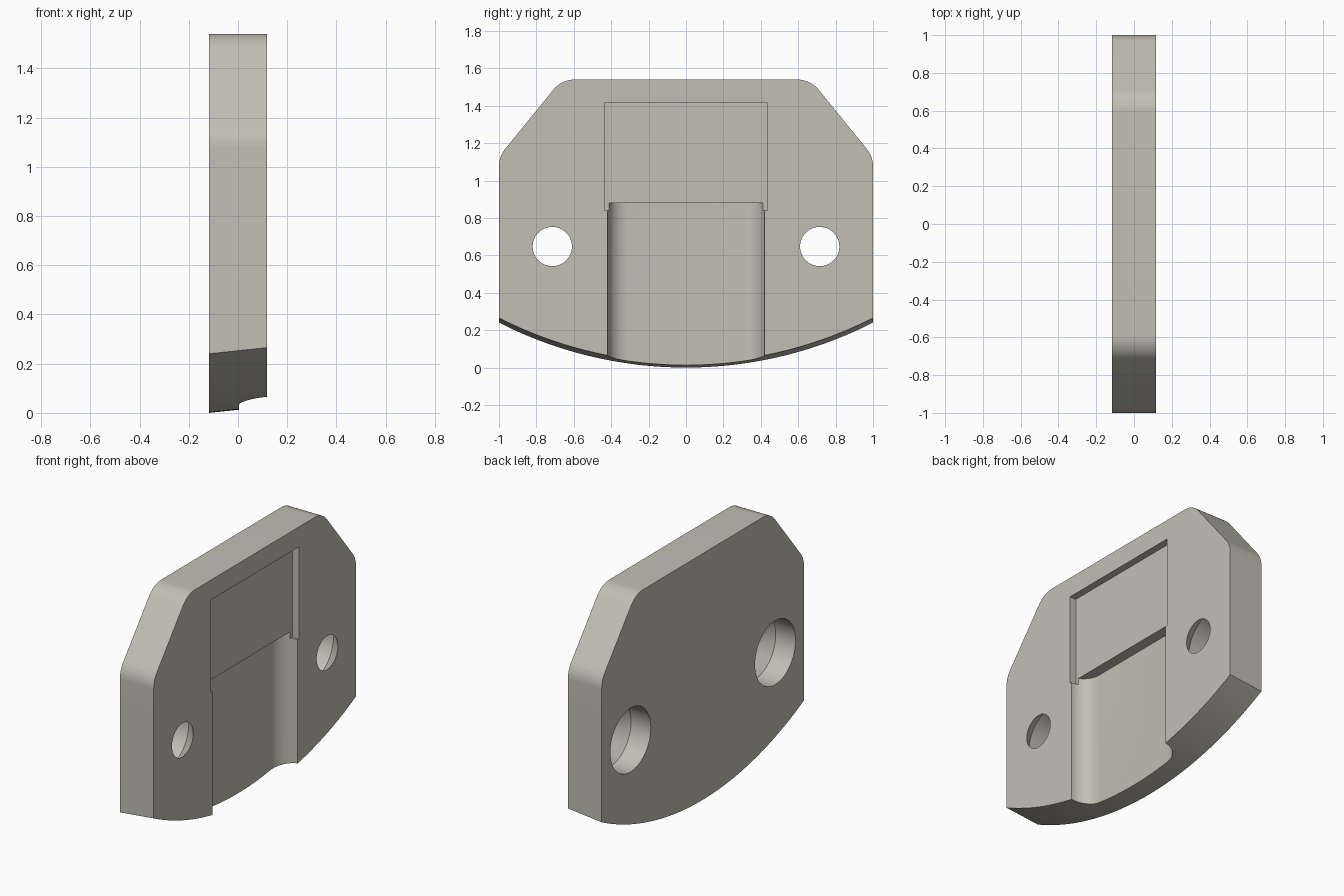
import bpy, bmesh, math
from mathutils import Vector

if "Cube" in bpy.data.objects:
    bpy.data.objects.remove(bpy.data.objects["Cube"])

HALF = 0.117      # half thickness
LEAN = 0.106      # slope of the lower edge across the thickness
SAG_R = 2.2       # radius of the curved lower edge


def fillet(prev, corner, nxt, r, n=10):
    """Points of a rounded corner in 2D."""
    p, c, q = Vector(prev), Vector(corner), Vector(nxt)
    a, b = (p - c).normalized(), (q - c).normalized()
    half = a.angle(b) / 2
    centre = c + (a + b).normalized() * r / math.sin(half)
    t = r / math.tan(half)
    u, v = c + a * t - centre, c + b * t - centre
    return [tuple(centre + (u.lerp(v, i / n)).normalized() * r) for i in range(n + 1)]


def loft(name, rings):
    """Closed solid through a list of equal-sized rings of points."""
    bm = bmesh.new()
    rows = [[bm.verts.new(p) for p in ring] for ring in rings]
    n = len(rows[0])
    for lo, hi in zip(rows, rows[1:]):
        for i in range(n):
            j = (i + 1) % n
            bm.faces.new((lo[i], lo[j], hi[j], hi[i]))
    bm.faces.new(rows[0][::-1])
    bm.faces.new(rows[-1])
    bmesh.ops.recalc_face_normals(bm, faces=bm.faces)
    mesh = bpy.data.meshes.new(name)
    bm.to_mesh(mesh)
    bm.free()
    obj = bpy.data.objects.new(name, mesh)
    bpy.context.collection.objects.link(obj)
    return obj


def cut(target, cutter):
    cutter.hide_render = True
    mod = target.modifiers.new("cut", 'BOOLEAN')
    mod.operation, mod.solver, mod.object = 'DIFFERENCE', 'EXACT', cutter
    bpy.context.view_layer.objects.active = target
    bpy.ops.object.modifier_apply(modifier=mod.name)
    bpy.data.objects.remove(cutter)


# Plate: curved lower edge, straight sides, bevelled and rounded shoulders
low = [(y, SAG_R - math.sqrt(SAG_R ** 2 - y * y)) for y in (i / 24 for i in range(-24, 25))]
top, side = (0.665, 1.54), (1.0, 1.128)
right = fillet((1, 0.3), side, top, 0.15) + fillet(side, top, (0, 1.54), 0.15)
left = [(-y, z) for y, z in reversed(right)]


def plate_ring(x):
    return ([(x, y, z + LEAN * (x + HALF)) for y, z in low]
            + [(x, y, z) for y, z in right + left])


plate = loft("mounting_plate", [plate_ring(-HALF), plate_ring(HALF)])

# Lower channel with rounded inner corners
R, W = 0.112, 0.421
arc = [(HALF - R * math.sin(a), W - R + R * math.cos(a))
       for a in (math.pi / 2 * i / 12 for i in range(13))]
section = [(0.3, W)] + arc + [(x, -y) for x, y in reversed(arc)] + [(0.3, -W)]
cut(plate, loft("channel_cutter", [[(x, y, z) for x, y in section] for z in (-0.2, 0.88)]))

# Shallow rectangular recess above the channel
rect = [(-0.435, 0.84), (0.435, 0.84), (0.435, 1.415), (-0.435, 1.415)]
cut(plate, loft("recess_cutter", [[(x, y, z) for y, z in rect] for x in (HALF - 0.045, 0.3)]))

# Screw holes: wide bore at the back, tapering to a small opening in front
for s in (-1, 1):
    rings = [[(x, s * 0.715 + r * math.cos(a), 0.647 + r * math.sin(a))
              for a in (math.tau * i / 48 for i in range(48))]
             for x, r in ((-0.3, 0.2), (0.02, 0.2), (HALF, 0.105), (0.3, 0.105))]
    cut(plate, loft("screw_hole_cutter", rings))

# Material and shading
mat = bpy.data.materials.new("warm_grey")
mat.diffuse_color = (0.54, 0.52, 0.46, 1)
mat.use_nodes = True
mat.node_tree.nodes["Principled BSDF"].inputs["Base Color"].default_value = mat.diffuse_color
plate.data.materials.clear()
plate.data.materials.append(mat)
for p in plate.data.polygons:
    p.material_index = 0
bpy.ops.object.select_all(action='DESELECT')
plate.select_set(True)
bpy.context.view_layer.objects.active = plate
bpy.ops.object.shade_smooth_by_angle(angle=math.radians(25))
